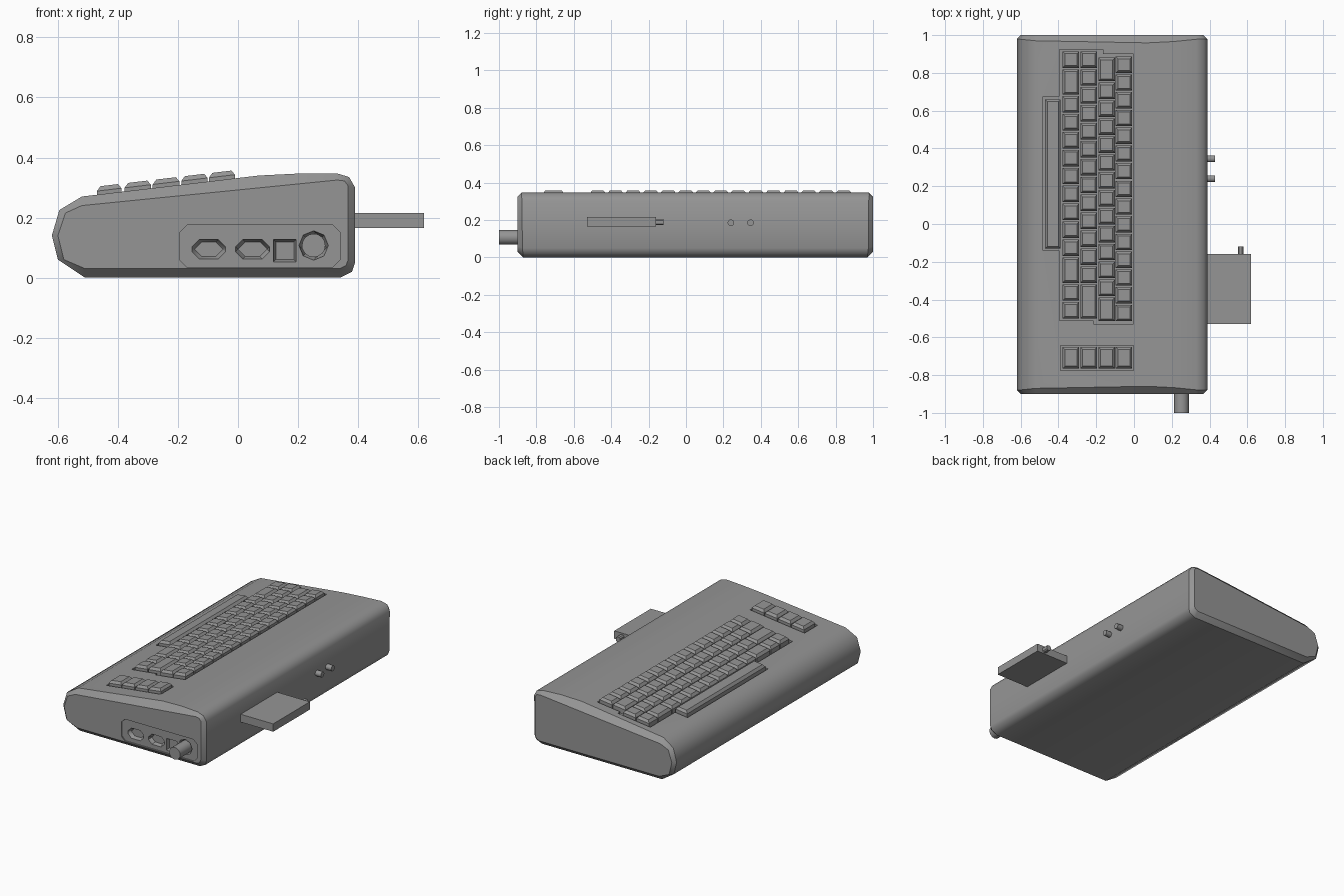
import bpy, bmesh
from math import sin, cos, pi, radians

cube = bpy.data.objects.get("Cube")
if cube:
    bpy.data.objects.remove(cube)

GREY = (0.3, 0.3, 0.3, 1)
mat = bpy.data.materials.new("case grey")
mat.use_nodes = True
mat.diffuse_color = GREY
mat.node_tree.nodes["Principled BSDF"].inputs["Base Color"].default_value = GREY


def loft(name, *rings, cap_sharp=False):
    """Skin matching rings of points and cap both ends."""
    bm = bmesh.new()
    loops = [[bm.verts.new(p) for p in ring] for ring in rings]
    n = len(loops[0])
    for a, b in zip(loops, loops[1:]):
        for i in range(n):
            j = (i + 1) % n
            bm.faces.new((a[i], a[j], b[j], b[i]))
    bm.faces.new(loops[0])
    bm.faces.new(loops[-1])
    bmesh.ops.recalc_face_normals(bm, faces=bm.faces)
    if cap_sharp:
        for loop in loops:
            for i in range(n):
                bm.edges.get((loop[i], loop[i - 1])).smooth = False
    mesh = bpy.data.meshes.new(name)
    bm.to_mesh(mesh)
    bm.free()
    mesh.materials.append(mat)
    obj = bpy.data.objects.new(name, mesh)
    bpy.context.collection.objects.link(obj)
    return obj


def rect(x0, x1, y0, y1, c=0.0):
    """Rectangle outline, with corners cut by c."""
    if not c:
        return [(x0, y0), (x1, y0), (x1, y1), (x0, y1)]
    return [(x0 + c, y0), (x1 - c, y0), (x1, y0 + c), (x1, y1 - c),
            (x1 - c, y1), (x0 + c, y1), (x0, y1 - c), (x0, y0 + c)]


def disc(u, v, r, n=8):
    return [(u + r * sin(2 * pi * i / n), v + r * cos(2 * pi * i / n)) for i in range(n)]


def on_y(outline, y):
    return [(u, y, v) for u, v in outline]


def on_x(outline, x):
    return [(x, u, v) for u, v in outline]


def on_top(outline, lift):
    """Lay an outline on the sloping keyboard deck."""
    return [(x, y, 0.332 + 0.119 * x + lift) for x, y in outline]


def cut(target, cutter):
    """Subtract the cutter and remove it."""
    mod = target.modifiers.new("cut", "BOOLEAN")
    mod.operation = "DIFFERENCE"
    mod.solver = "EXACT"
    mod.object = cutter
    bpy.context.view_layer.objects.active = target
    bpy.ops.object.modifier_apply(modifier=mod.name)
    bpy.data.objects.remove(cutter)


def smooth(obj, angle):
    bpy.ops.object.select_all(action="DESELECT")
    obj.select_set(True)
    bpy.context.view_layer.objects.active = obj
    bpy.ops.object.shade_smooth_by_angle(angle=radians(angle))


# Case: wedge profile with bevelled ends
outer = [(-.51, 0), (.34, 0), (.38, .02), (.39, .05), (.39, .3), (.37, .335), (.33, .347),
         (.21, .347), (.07, .34), (-.52, .27), (-.595, .225), (-.62, .14), (-.6, .06)]
inner = [(-.51, .03), (.34, .03), (.36, .04), (.367, .06), (.367, .305), (.355, .322), (.33, .325),
         (.21, .313), (.07, .299), (-.52, .24), (-.575, .215), (-.6, .14), (-.58, .06)]
depth = [((a - c) ** 2 + (b - d) ** 2) ** .5 for (a, b), (c, d) in zip(outer, inner)]
case = loft("case",
            on_y(inner, -.9),
            [(x, -.9 + d, z) for (x, z), d in zip(outer, depth)],
            [(x, 1 - d, z) for (x, z), d in zip(outer, depth)],
            on_y(inner, 1), cap_sharp=True)

# Wells under the keys
main_well = [(-.395, .925), (-.165, .925), (-.165, .9), (-.003, .9), (-.003, -.53), (-.215, -.53),
             (-.215, -.512), (-.395, -.512), (-.395, -.14), (-.483, -.14), (-.483, .675), (-.395, .675)]
for well in (main_well, rect(-.388, -.003, -.775, -.643)):
    cut(case, loft("well_cutter", on_top(well, -.02), on_top(well, .1)))

# Connector panel and its sockets on the front end
panel = rect(-.195, .34, .035, .175, .025)
cut(case, loft("panel_cutter", on_y(panel, -.95), on_y(panel, -.893)))
sockets = [rect(-.153, -.042, .062, .127, .024), rect(-.008, .105, .062, .127, .024),
           rect(.118, .194, .052, .127), disc(.252, .107, .049)]
for s in sockets:
    u = sum(p[0] for p in s) / len(s)
    v = sum(p[1] for p in s) / len(s)
    small = [(p + (.008 if p < u else -.008), q + (.008 if q < v else -.008)) for p, q in s]
    cut(case, loft("socket_cutter", on_y(s, -.95), on_y(s, -.89), on_y(small, -.87)))
smooth(case, 46)


# Keys: straight sides with a tapered cap
def key(name, x0, x1, y0, y1, b=.012):
    foot = rect(x0, x1, y0, y1)
    top = rect(x0 + b, x1 - b, y0 + b, y1 - b)
    loft(name, on_top(foot, -.022), on_top(foot, .012), on_top(top, .027))


columns = [(-.378, -.290), (-.284, -.195), (-.189, -.101), (-.097, -.010)]
layouts = [
    (.918, -.505, [1, 1.5] + [1] * 9 + [1.5, 1, 1]),
    (.918, -.505, [1] * 13 + [2]),
    (.885, -.518, [1.4] + [1] * 12 + [1.4]),
    (.890, -.518, [1] * 15),
]
for row, ((x0, x1), (start, end, widths)) in enumerate(zip(columns, layouts)):
    unit = (start - end) / sum(widths)
    y = start
    for i, w in enumerate(widths):
        key(f"key_{row + 1}_{i + 1}", x0, x1, y - w * unit + .004, y - .004)
        y -= w * unit
    key(f"function_key_{row + 1}", x0, x1, -.765, -.652)
key("space_bar", -.47, -.388, -.13, .66)

# Plug in the round socket
plug = disc(.252, .107, .039, 16)
smooth(loft("plug", on_y(plug, -1), on_y(plug, -.86)), 40)

# Cartridge with a small nub
card = rect(-.53, -.16, .165, .215)
loft("cartridge", on_x(card, .36), on_x(card, .62))
nub = rect(.55, .58, .172, .205, .007)
loft("cartridge_nub", on_y(nub, -.17), on_y(nub, -.12))

# Two round jacks on the side
for i, y in enumerate((.24, .345)):
    jack = disc(y, .185, .018, 12)
    smooth(loft(f"side_jack_{i + 1}", on_x(jack, .37), on_x(jack, .43)), 40)
